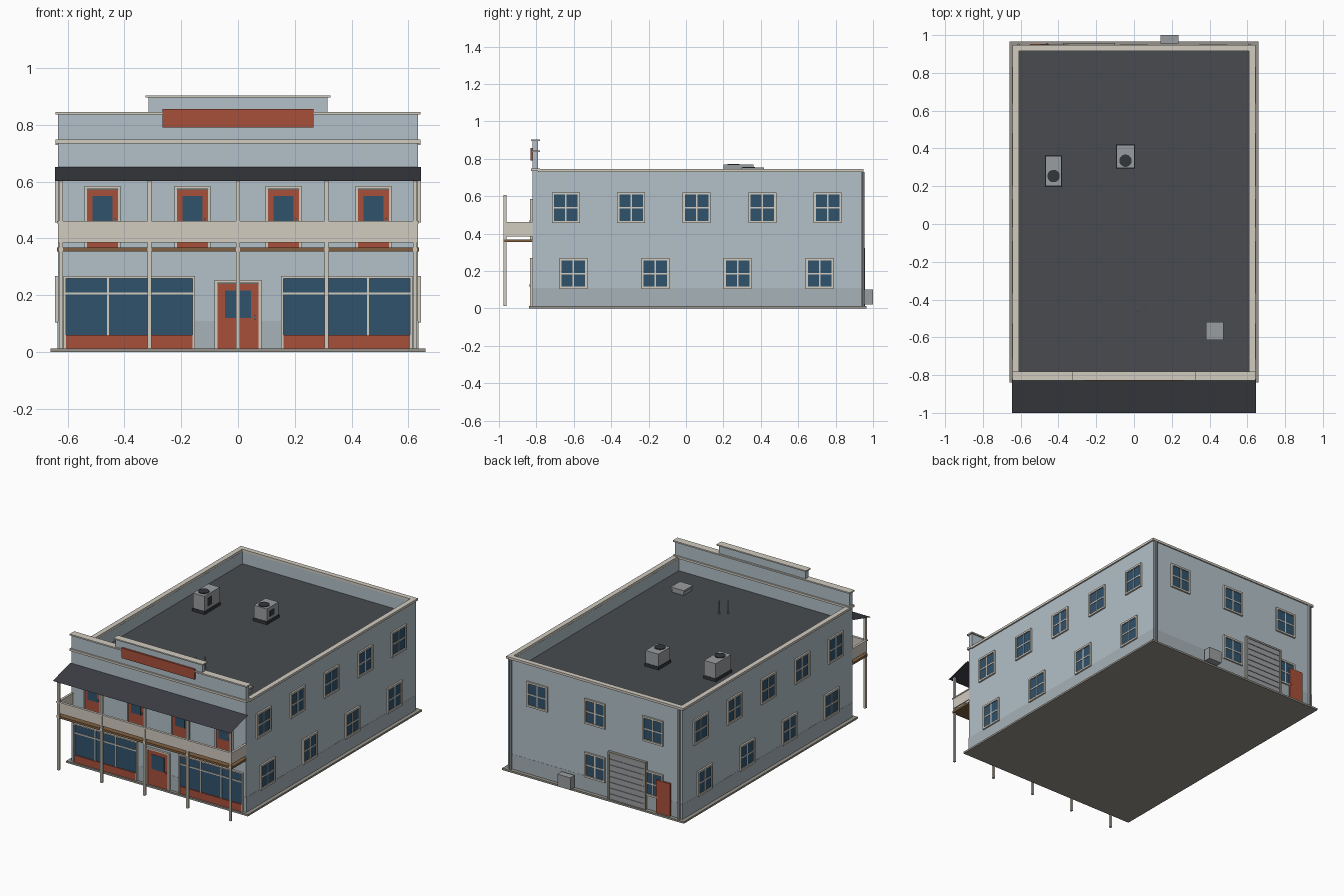
import bpy, bmesh, math
from mathutils import Matrix, Vector

if "Cube" in bpy.data.objects:
    bpy.data.objects.remove(bpy.data.objects["Cube"])


def mat(name, hexcol):
    m = bpy.data.materials.new(name)
    c = [int(hexcol[i:i + 2], 16) / 255 for i in (0, 2, 4)]
    m.diffuse_color = [((v + .055) / 1.055) ** 2.4 for v in c] + [1]
    m.use_nodes = True
    m.node_tree.nodes["Principled BSDF"].inputs["Base Color"].default_value = m.diffuse_color
    return m


WALL = mat("wall_paint", "b2c0c8")
BASE = mat("wall_base_paint", "a6b2b8")
TRIM = mat("trim", "d2ccc0")
RED = mat("red_paint", "a8503a")
GLASS = mat("glass", "30526c")
ROOF = mat("roof_felt", "484b50")
AWN = mat("awning", "3b3e44")
WOOD = mat("wood", "806040")
STONE = mat("stone", "96938a")
METAL = mat("metal", "9a9da0")
DARK = mat("dark_metal", "33363a")


def make(name, bm, material):
    me = bpy.data.meshes.new(name)
    bm.to_mesh(me)
    bm.free()
    me.materials.append(material)
    ob = bpy.data.objects.new(name, me)
    bpy.context.collection.objects.link(ob)
    return ob


def boxes(name, material, items):
    """One object from boxes given as (x0, x1, y0, y1, z0, z1)."""
    bm = bmesh.new()
    for x0, x1, y0, y1, z0, z1 in items:
        mid = Vector((x0 + x1, y0 + y1, z0 + z1)) / 2
        size = (abs(x1 - x0), abs(y1 - y0), abs(z1 - z0), 1)
        bmesh.ops.create_cube(bm, size=1, matrix=Matrix.Translation(mid) @ Matrix.Diagonal(size))
    return make(name, bm, material)


def cylinders(name, material, items, sides=16):
    """Vertical cylinders given as (x, y, radius, z0, z1)."""
    bm = bmesh.new()
    for x, y, r, z0, z1 in items:
        bmesh.ops.create_cone(bm, cap_ends=True, segments=sides, radius1=r, radius2=r, depth=z1 - z0,
                              matrix=Matrix.Translation((x, y, (z0 + z1) / 2)))
    return make(name, bm, material)


W, F, B = .634, -.82, .94          # half width, front and back wall planes
G, R, T = .012, .65, .73           # ground slab top, roof deck, parapet top


def on(side, u0, u1, z0, z1, d, d0=-.004):
    """Box lying on a wall: u runs along it, d is how far it stands out."""
    if side == "front":
        return (u0, u1, F - d, F - d0, z0, z1)
    if side == "back":
        return (u0, u1, B + d0, B + d, z0, z1)
    s = 1 if side == "right" else -1
    return (s * (W + d0), s * (W + d), u0, u1, z0, z1)


def frame(side, u0, u1, z0, z1, t, d, sill=True):
    parts = [on(side, u0, u0 + t, z0, z1, d), on(side, u1 - t, u1, z0, z1, d),
             on(side, u0 + t, u1 - t, z1 - t, z1, d)]
    if sill:
        parts.append(on(side, u0 + t, u1 - t, z0, z0 + t, d))
    return parts


def window(side, u, z, w=.15, h=.164):
    a, b, c, e = u - w / 2, u + w / 2, z - h / 2, z + h / 2
    bars = [on(side, u - .004, u + .004, c, e, .007), on(side, a, b, z - .004, z + .004, .007)]
    boxes(side + "_window_frame", TRIM, frame(side, a, b, c, e, .012, .011) + bars)
    boxes(side + "_window_glass", GLASS, [on(side, a + .01, b - .01, c + .01, e - .01, .004)])


def door(side, u, z0, w, h, glass, framed=True):
    a, b = u - w / 2, u + w / 2
    boxes(side + "_door", RED, [on(side, a, b, z0, z0 + h, .013 if not framed else .009)])
    if framed:
        boxes(side + "_door_frame", TRIM, frame(side, a - .01, b + .01, z0, z0 + h + .011, .01, .014, False))
    if glass:
        gw, g0, g1 = glass
        boxes(side + "_door_glass", GLASS, [on(side, u - gw, u + gw, g0, g1, .011)])
    k = b - w * .09
    boxes(side + "_door_knob", METAL, [on(side, k - .003, k + .003, z0 + h * .45, z0 + h * .51, .018)])


# Ground slab, walls and roof deck
boxes("ground_slab", STONE, [(-.66, .66, -.84, .965, 0, G)])
boxes("walls", WALL, [(-W, -W + .025, F, B, G, T), (W - .025, W, F, B, G, T),
                      (-W + .025, W - .025, B - .025, B, G, T),
                      (-W + .025, W - .025, F, F + .025, G, T)])
boxes("wall_base_band", BASE, [(-W - .001, W + .001, F - .001, B + .001, G, .11)])
boxes("roof_deck", ROOF, [(-W + .025, W - .025, F + .025, B - .025, R - .02, R)])
boxes("parapet_cap", TRIM, [(-.643, -.61, -.79, .948, T, .745), (.61, .643, -.79, .948, T, .745),
                            (-.61, .61, .915, .948, T, .745)])

# False front with cornices and blank sign board
boxes("false_front", WALL, [(-W, W, F, -.79, T, .838), (-.315, .315, F, -.79, .838, .896)])
boxes("false_front_cornice", TRIM, [(-.643, .643, -.829, -.781, .836, .845),
                                    (-.643, .643, -.829, -.781, .735, .749),
                                    (-.325, .325, -.829, -.781, .896, .904)])
boxes("sign_board", RED, [on("front", -.265, .265, .79, .856, .012)])

# Shop windows on both sides of the entrance
for s in (-1, 1):
    a, b = sorted((s * .152, s * .614))
    third = (b - a - .014) / 3
    boxes("shop_window_frame", TRIM, frame("front", a, b, G, .268, .008, .014, False)
          + [on("front", a, b, .202, .21, .009)]
          + [on("front", a + .007 + third * i - .004, a + .007 + third * i + .004, .06, .262, .009) for i in (1, 2)])
    boxes("shop_window_glass", GLASS, [on("front", a + .007, b - .007, .06, .262, .004)])
    boxes("shop_window_kickplate", RED, [on("front", a + .007, b - .007, G, .06, .01)])

# Doors
door("front", 0, G, .146, .23, (.046, .12, .216))
for x in (-.477, -.16, .16, .477):
    door("front", x, .366, .108, .207, (.035, .45, .55))
door("back", -.5, G, .1, .215, None, framed=False)

# Side and back windows
for side in ("left", "right"):
    for u in (-.642, -.293, .057, .408, .757):
        window(side, u, .538)
    for u in (-.602, -.164, .276, .714):
        window(side, u, .186)
for u in (-.42, 0, .42):
    window("back", u, .538)
for u in (-.42, 0):
    window("back", u, .186)

# Balcony, posts and awning
boxes("balcony_floor", WOOD, [(-.637, .637, -.975, F, .354, .368)])
boxes("balcony_panel", TRIM, [(-.634, .634, -.972, -.964, .385, .453),
                              (-.634, -.626, -.964, F, .385, .453), (.626, .634, -.964, F, .385, .453)])
boxes("balcony_rail", TRIM, [(-.637, .637, -.977, -.961, .453, .461),
                             (-.637, -.622, -.961, F, .453, .461), (.622, .637, -.961, F, .453, .461)])
boxes("balcony_post", TRIM, [(x - .007, x + .007, -.976, -.961, G, .606) for x in (-.624, -.312, 0, .312, .624)])
bm = bmesh.new()
bm.faces.new([bm.verts.new(p) for p in ((-.645, -1, .602), (.645, -1, .602), (.645, F, .652), (-.645, F, .652))])
make("awning", bm, AWN)

# Roller door, utility box and downpipes at the back
boxes("roller_door", METAL, [on("back", -.367, -.11, G + .038 * i, G + .038 * i + .034, .014) for i in range(8)]
      + [on("back", -.367, -.11, G, .312, .01)])
boxes("roller_door_frame", STONE, frame("back", -.377, -.1, G, .322, .012, .018, False))
boxes("utility_box", METAL, [(.14, .235, .955, 1, .02, .1)])
cylinders("downpipe", METAL, [(s * .612, .945, .01, G, T) for s in (-1, 1)], 8)

# Rooftop units with fans, hatch and vent pipes
for x0, x1, y0, y1, top, fy in ((-.468, -.384, .2, .36, .768, .254), (-.092, .002, .296, .418, .752, .335)):
    cx = (x0 + x1) / 2
    boxes("roof_unit_curb", DARK, [(x0 - .003, x1 + .003, y0 - .003, y1 + .003, R, R + .02)])
    boxes("roof_unit", METAL, [(x0, x1, y0, y1, R + .02, top)])
    boxes("roof_unit_grille", DARK, [(x1 - .002, x1 + .002, y0 + .03, y0 + .075, R + .04, top - .025)])
    cylinders("roof_unit_fan", DARK, [(cx, fy, .033, top - .01, top + .005)], 20)
boxes("roof_hatch", METAL, [(.385, .47, -.61, -.525, R, R + .022), (.38, .475, -.615, -.52, R + .022, R + .034)])
cylinders("vent_pipe", METAL, [(.02, -.467, .005, R, R + .085), (.065, -.435, .005, R, R + .085)], 8)
